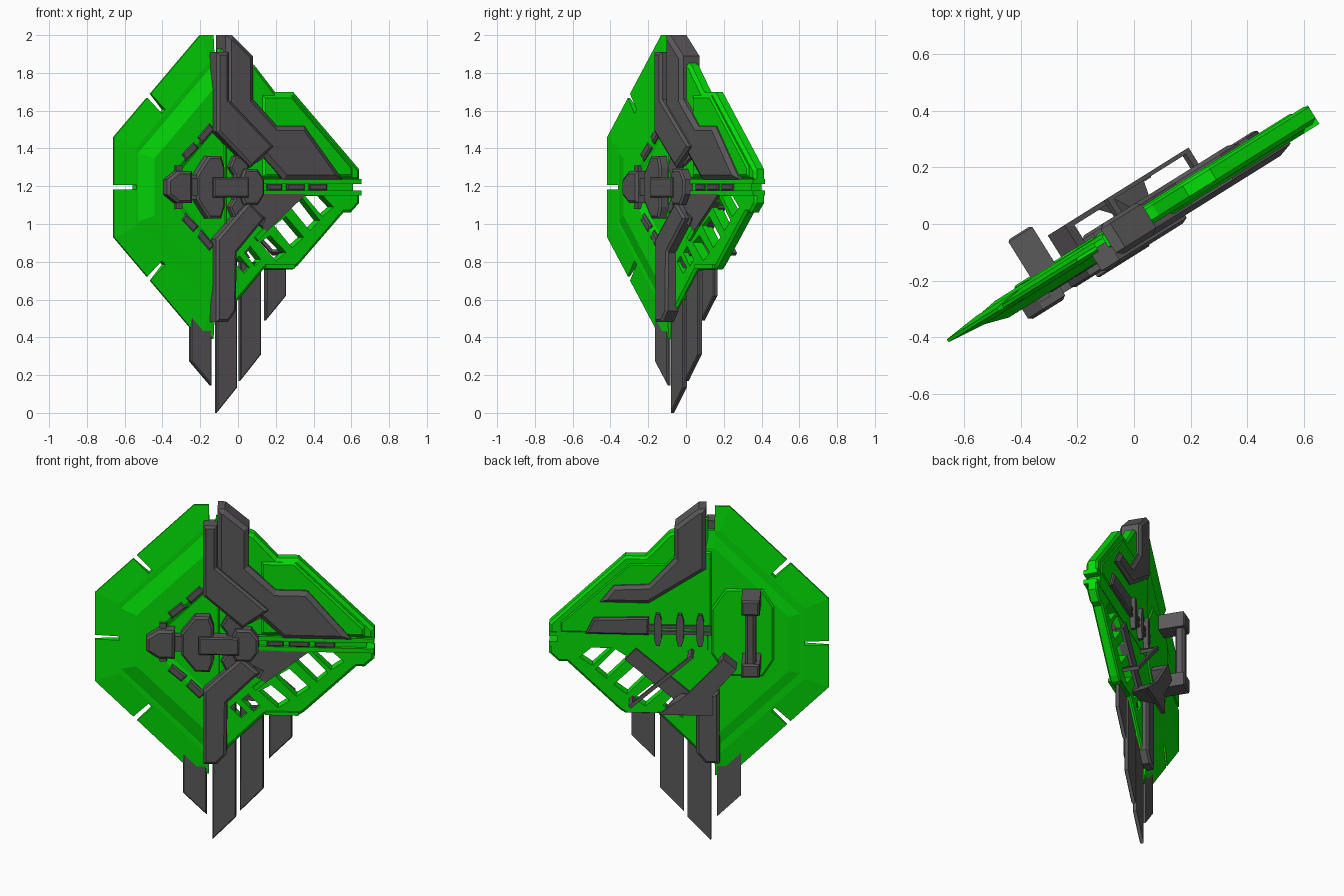
import bpy, bmesh, math
from mathutils import Matrix, Vector

if "Cube" in bpy.data.objects:
    bpy.data.objects.remove(bpy.data.objects["Cube"])

TURN = Matrix.Rotation(math.radians(32), 4, 'Z')   # whole shield is turned about z
MID = 1.195                                        # height of the shield's centre line


def material(name, rgb):
    m = bpy.data.materials.new(name)
    m.diffuse_color = (*rgb, 1)
    m.use_nodes = True
    m.node_tree.nodes["Principled BSDF"].inputs["Base Color"].default_value = m.diffuse_color
    return m


GREEN = material("green", (0.001, 0.74, 0.002))
DARK = material("dark_grey", (0.105, 0.1, 0.105))


def flip(pts):
    """Mirror an outline about the centre line."""
    return [(u, 2 * MID - z) for u, z in pts]


def inset(pts, t):
    """Offset an outline inwards by t with mitred corners."""
    n = len(pts)
    p = [Vector(q) for q in pts]
    area = sum(p[i].x * p[(i + 1) % n].y - p[(i + 1) % n].x * p[i].y for i in range(n))
    s = 1 if area > 0 else -1
    out = []
    for i in range(n):
        a, b = (p[i] - p[i - 1]).normalized(), (p[(i + 1) % n] - p[i]).normalized()
        na, nb = Vector((-a.y, a.x)) * s, Vector((-b.y, b.x)) * s
        out.append(tuple(p[i] + (na + nb) * t / max(1 + na.dot(nb), 0.3)))
    return out


def loft(name, stacks, mat):
    """Each stack is a list of (outline, depth) rings; depth grows towards the front."""
    bm = bmesh.new()
    for rings in stacks:
        loops = [[bm.verts.new(TURN @ Vector((u, -d, z))) for u, z in pts] for pts, d in rings]
        n = len(loops[0])
        bm.faces.new(loops[0])
        bm.faces.new(loops[-1][::-1])
        for a, b in zip(loops, loops[1:]):
            for i in range(n):
                bm.faces.new((a[i], b[i], b[(i + 1) % n], a[(i + 1) % n]))
    bmesh.ops.recalc_face_normals(bm, faces=bm.faces)
    me = bpy.data.meshes.new(name)
    bm.to_mesh(me)
    bm.free()
    me.materials.append(mat)
    ob = bpy.data.objects.new(name, me)
    bpy.context.collection.objects.link(ob)
    return ob


def plate(name, pts, d0, d1, mat, front=0, back=0):
    """Flat plate with optional chamfers on its front and back rims."""
    rings = [(inset(pts, back), d0), (pts, d0 + back * 0.7)] if back else [(pts, d0)]
    rings += [(pts, d1 - front * 0.7), (inset(pts, front), d1)] if front else [(pts, d1)]
    return loft(name, [rings], mat)


def rect(u0, u1, z0, z1):
    return [(u0, z0), (u1, z0), (u1, z1), (u0, z1)]


def bar(a, b, w):
    """Rectangle outline along the line a-b."""
    a, b = Vector(a), Vector(b)
    t = (b - a).normalized()
    s = Vector((-t.y, t.x)) * w / 2
    return [tuple(q) for q in (a - s, b - s, b + s, a + s)]


def cut(ob, outlines):
    c = loft(ob.name + "_cutter", [[(o, -0.3), (o, 0.3)] for o in outlines], DARK)
    c.hide_render = True
    c.hide_viewport = True
    m = ob.modifiers.new("openings", 'BOOLEAN')
    m.object = c
    m.solver = 'EXACT'


def both(pts):
    """Close a half outline with its mirror image."""
    return pts + flip(pts)[::-1]


# --- Left half: thin tapered slotted rim and raised body -------------------------
outer = both([(-.157, 2.0), (-.238, 2.0), (-.777, 1.46)])
inner = both([(-.157, 1.86), (-.19, 1.86), (-.645, 1.405)])
rim = loft("left_rim", [[(inner, -.02), (outer, -.005), (outer, .007), (inner, .02)]], GREEN)
slot = bar((-.60, 1.72), (-.475, 1.595), .03)
cut(rim, [slot, flip(slot), rect(-.9, -.645, 1.183, 1.207)])


def half_ring(u, z, r=-.1):
    return both([(r, z), (-.157, z), (u, z - (-.157 - u))])


loft("left_body", [[(half_ring(-.56, 1.76), -.03), (half_ring(-.64, 1.86), -.017),
                    (half_ring(-.64, 1.86), .019), (half_ring(-.55, 1.74), .046),
                    (half_ring(-.42, 1.55), .046), (half_ring(-.38, 1.50), .03)]], GREEN)

# --- Right half: upper plate, centre strip, lattice plate -----------------------
upper = [(-.12, 1.93), (.09, 1.84), (.217, 1.70), (.33, 1.70), (.743, 1.29),
         (.743, 1.225), (-.12, 1.225)]
plate("upper_plate", upper, -.033, .035, GREEN, front=.02, back=.015)
panel = [(.13, 1.68), (.31, 1.68), (.69, 1.30), (.69, 1.25), (.13, 1.25)]
plate("upper_panel", panel, 0, .045, GREEN, front=.012)
back_panel = [(-.14, 1.74), (.04, 1.74), (.11, 1.66), (.30, 1.66), (.68, 1.30), (.68, 1.24),
              (-.14, 1.24)]
plate("upper_back_panel", back_panel, -.038, 0, GREEN, back=.008)
plate("centre_strip", rect(-.12, .70, 1.15, 1.24), -.033, .03, GREEN)
for z in (1.165, 1.225):
    plate("strip_rail", rect(.1, .743, z - .013, z + .013), -.03, .047, GREEN)
for u0, u1 in ((.16, .25), (.28, .39), (.42, .53)):
    plate("strip_insert", rect(u0, u1, 1.178, 1.212), .02, .045, DARK, front=.006)

lower = [(-.12, 1.165), (.743, 1.165), (.743, 1.11), (.69, 1.06), (.645, 1.06),
         (.36, .78), (.33, .76), (.146, .76), (-.06, .55), (-.12, .5)]
lattice = plate("lattice_plate", lower, -.03, .03, GREEN, front=.015, back=.012)
cut(lattice, [inset(w, -.008) for w in (
    [(.13, .90), (.18, .93), (.27, .85), (.22, .815)],
    [(.22, .99), (.28, 1.03), (.38, .93), (.32, .885)],
    [(.32, 1.09), (.38, 1.13), (.48, 1.02), (.43, .975)],
    [(.42, 1.14), (.51, 1.14), (.565, 1.09), (.51, 1.05)],
    bar((-.02, .81), (.03, .76), .03), bar((.045, .86), (.10, .80), .035))])
plate("lattice_edge", bar((.15, .775), (.33, .775), .02), -.03, .042, GREEN)
plate("lattice_rail", bar((.09, .92), (.36, 1.16), .025), 0, .045, GREEN)

# --- Front arms ----------------------------------------------------------------
plate("upper_arm", [(-.11, 2.0), (-.07, 2.0), (.06, 1.89), (.06, 1.66), (.21, 1.52),
                    (.38, 1.52), (.62, 1.235), (.25, 1.235), (.10, 1.38), (-.11, 1.55)],
      -.03, .07, DARK, front=.025)
plate("upper_spine", [(-.185, 1.91), (-.11, 1.91), (-.11, 1.66), (.17, 1.41),
                      (.03, 1.30), (-.185, 1.49)], 0, .09, DARK, front=.015)
plate("lower_arm", [(-.185, .92), (.02, 1.12), (.12, 1.03), (-.055, .85), (-.06, .54),
                    (-.11, .48), (-.185, .48)], 0, .085, DARK, front=.015)
plate("lower_web", [(.02, 1.16), (.40, 1.16), (.15, .96), (.02, 1.08)], 0, .047, DARK)

# --- Front centre hub ----------------------------------------------------------
plate("hub_nose", both([(-.34, 1.28), (-.43, 1.28), (-.495, 1.235)]), .02, .095, DARK, front=.015)
plate("hub_clip", rect(-.425, -.385, 1.08, 1.31), .03, .06, DARK)
plate("hub_clip_link", rect(-.35, -.25, 1.15, 1.24), .03, .075, DARK)
plate("hub_block", both([(-.13, 1.30), (-.15, 1.36), (-.23, 1.36), (-.305, 1.26)]),
      .02, .08, DARK, front=.012)
plate("hub_claw", both([(.03, 1.36), (-.06, 1.36), (-.09, 1.30), (-.06, 1.26)]),
      .02, .065, DARK, front=.01)
plate("hub_bar", rect(-.21, .01, 1.14, 1.245), .03, .095, DARK, front=.008)
plate("hub_tip", both([(.115, 1.235), (.075, 1.29), (-.01, 1.29), (-.04, 1.22)]),
      .02, .085, DARK, front=.012)

# --- Diagonal vents, mirrored about the centre line ------------------------------
for a, b in (((-.37, 1.35), (-.29, 1.42)), ((-.27, 1.44), (-.19, 1.52))):
    for side in (list, flip):
        plate("vent", side(bar(a, b, .05)), .02, .05, DARK, front=.01)
for z in (1.06, 1.33):
    plate("inner_vent", bar((.04, z), (.13, z + (.05 if z > MID else -.05)), .05), .02, .055, DARK)

# --- Hanging blades ------------------------------------------------------------
for u0, u1, zl, zr, zt in ((-.30, -.17, .275, .145, .7), (-.137, -.01, 0, .135, .9),
                           (.01, .14, .17, .31, .8), (.17, .295, .49, .62, .78)):
    plate("blade", [(u0, zt), (u0, zl), (u1, zr), (u1, zt)], -.011, .011, DARK, front=.006)

# --- Back: raised panel, arms, ribs ---------------------------------------------
hexa = [(-.14, 1.40), (-.22, 1.52), (-.42, 1.52), (-.48, 1.42), (-.48, 1.10),
        (-.42, 1.0), (-.22, 1.0), (-.14, 1.13)]
plate("back_panel", hexa, -.038, 0, GREEN, back=.01)
plate("back_upper_arm", [(-.11, 2.0), (-.07, 2.0), (.06, 1.89), (.06, 1.70), (.2, 1.54),
                         (.39, 1.53), (.465, 1.43), (.2, 1.43), (-.11, 1.64)],
      -.06, 0, DARK, back=.02)
plate("back_lower_arm", [(-.185, .92), (-.06, .85), (-.06, .54), (-.11, .48), (-.185, .48)],
      -.06, 0, DARK, back=.015)
plate("back_band", bar((.30, 1.12), (.0, .86), .09), -.045, 0, DARK)
plate("back_stripe", [(.2, 1.345), (.50, 1.335), (.545, 1.24), (.2, 1.24)],
      -.055, 0, DARK, back=.01)
for u in (.15, .03, -.08):
    plate("back_rib", [(u - .02, 1.22), (u - .01, 1.18), (u + .01, 1.18), (u + .02, 1.22),
                       (u + .02, 1.33), (u + .01, 1.37), (u - .01, 1.37), (u - .02, 1.33)],
          -.06, 0, DARK)
for z in (1.255, 1.29):
    plate("back_rod", rect(-.14, .21, z - .01, z + .01), -.05, 0, DARK)

# Hollow bracket standing off the back: thin sheet on two legs
plate("bracket_sheet", [(-.21, 1.14), (-.28, 1.08), (-.15, .92), (-.15, .80), (.14, .80),
                        (-.02, .93)], -.127, -.108, DARK)
plate("bracket_upper_leg", [(-.21, 1.14), (-.28, 1.08), (-.25, 1.04), (-.18, 1.10)],
      -.11, 0, DARK)
loft("bracket_lower_leg", [[([(-.08, .82), (.11, .82), (-.01, .92), (-.08, .92)], -.11),
                            ([(.0, .82), (.09, .82), (.04, .88), (.0, .88)], -.02)]], DARK)

# Thin strap frame
plate("strap", bar((-.04, 1.15), (.30, .84), .02), -.127, -.112, DARK)
plate("strap_foot", bar((.28, .858), (.30, .84), .02), -.12, 0, DARK)
plate("strap_foot", bar((-.04, 1.15), (-.02, 1.132), .02), -.12, 0, DARK)

# --- Handle on the back ----------------------------------------------------------
for z0, z1 in ((1.06, 1.14), (1.43, 1.52)):
    plate("handle_mount", rect(-.41, -.31, z0, z1), -.188, 0, DARK, back=.01)
plate("handle_grip", rect(-.39, -.33, 1.1, 1.48), -.178, -.125, DARK, front=.015, back=.015)
